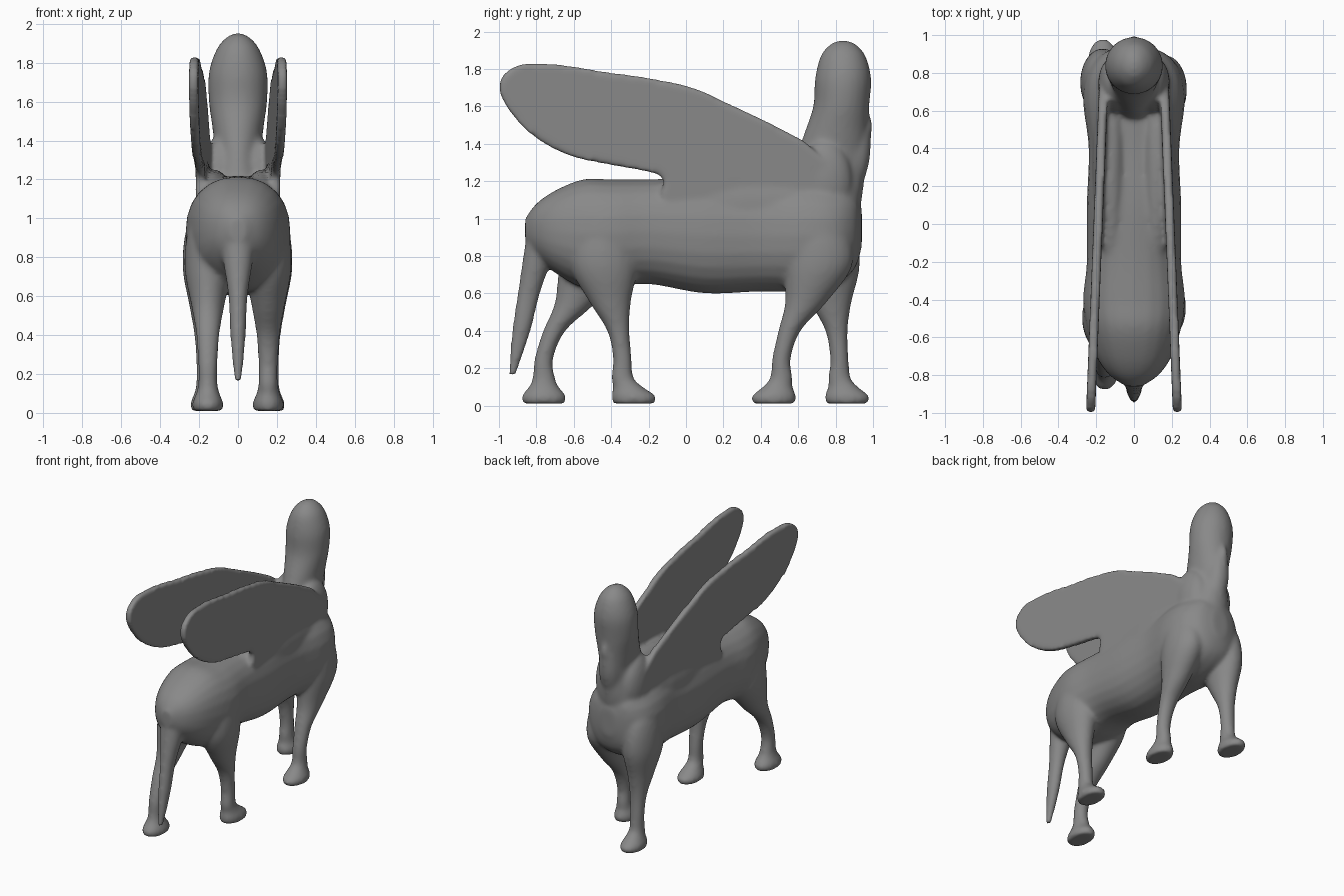
import bpy, bmesh, math
from mathutils import Matrix, Vector

cube = bpy.data.objects.get("Cube")
if cube:
    bpy.data.objects.remove(cube, do_unlink=True)

grey = (.25, .25, .25, 1)
stone = bpy.data.materials.new("grey stone")
stone.use_nodes = True
stone.diffuse_color = grey
stone.node_tree.nodes["Principled BSDF"].inputs["Base Color"].default_value = grey

SIDES = 24
STEPS = 5


def smooth_curve(points):
    """Pass a smooth curve through the key points."""
    points = [Vector(p) for p in points]
    padded = [points[0]] + points + [points[-1]]
    curve = []
    for before, start, end, after in zip(padded, padded[1:], padded[2:], padded[3:]):
        leave, arrive = (end - before) / 2, (after - start) / 2
        for step in range(STEPS):
            t = step / STEPS
            ease = t * t * (3 - 2 * t)
            curve.append(start.lerp(end, ease) + leave * t * (1 - t) ** 2
                         - arrive * t * t * (1 - t))
    return curve + [points[-1]]


def skin_rings(bm, rings):
    """Join a row of equal rings of points into a closed tube."""
    loops = [[bm.verts.new(point) for point in ring] for ring in rings]
    for lower, upper in zip(loops, loops[1:]):
        for k in range(len(lower)):
            bm.faces.new((lower[k - 1], lower[k], upper[k], upper[k - 1]))
    bm.faces.new(loops[0])
    bm.faces.new(loops[-1])


def oval(centre, across, along, power=1):
    """Ring of points spanned by two half axes; a power below one squares it."""
    ring = []
    for k in range(SIDES):
        c, s = math.cos(math.tau * k / SIDES), math.sin(math.tau * k / SIDES)
        ring.append(centre + across * math.copysign(abs(c) ** power, c)
                    + along * math.copysign(abs(s) ** power, s))
    return ring


def add_column(bm, x, rows):
    """Standing tube; each row holds y, z, half width and half depth."""
    rings = []
    for y, z, width, depth in smooth_curve(rows):
        rings.append(oval(Vector((x, y, z)), Vector((width, 0, 0)), Vector((0, depth, 0))))
    skin_rings(bm, rings)


def add_barrel(bm, rows):
    """Lying tube; each row holds y, z, half width and half height."""
    rings = []
    for y, z, width, height in smooth_curve(rows):
        rings.append(oval(Vector((0, y, z)), Vector((width, 0, 0)),
                          Vector((0, 0, height)), .87))
    skin_rings(bm, rings)


def add_leg(bm, x, hip, ankle, foot):
    """Leg sweeping from the hip to the ankle, then out to a broad foot."""
    rows = []
    for z, width, depth in leg_profile:
        swing = min(max((z - .25) / .5, 0), 1)
        swing = swing * swing * (3 - 2 * swing)
        toe = min(max((.15 - z) / .1, 0), 1)
        y = ankle + (hip - ankle) * swing + (foot - ankle) * toe
        rows.append((y, z, width, depth))
    add_column(bm, x, rows)


def add_wing(bm, side):
    """Flat wing leaning outward towards its tip."""
    rings = []
    for offset in (-.024, .024):
        rings.append([Vector((side * (.19 - .04 * y + offset), y, z))
                      for y, z in smooth_curve(wing_outline)])
    skin_rings(bm, rings)


def add_swelling(bm, place, size):
    """Rounded mass of muscle."""
    bmesh.ops.create_uvsphere(bm, u_segments=SIDES, v_segments=SIDES, radius=1,
                              matrix=Matrix.Translation(place) @ Matrix.Diagonal((*size, 1)))


# Height, half width and half depth, from inside the body to the sole
leg_profile = [(1.1, .03, .05), (.95, .1, .15), (.75, .12, .18), (.55, .085, .11),
               (.4, .06, .06), (.25, .05, .05), (.15, .05, .06), (.1, .06, .08),
               (.05, .08, .12), (.01, .075, .11)]
torso_profile = [(-.86, .94, .04, .06), (-.8, .94, .13, .14), (-.7, .93, .2, .22),
                 (-.55, .92, .25, .29), (-.4, .92, .27, .29), (-.2, .93, .25, .28),
                 (.1, .91, .25, .31), (.4, .91, .24, .3), (.65, .91, .27, .3),
                 (.8, .92, .25, .27), (.9, .94, .17, .21), (.94, .95, .06, .1)]
neck_and_head = [(.74, .9, .18, .15), (.74, 1.1, .18, .2), (.77, 1.3, .12, .19),
                 (.8, 1.45, .13, .17), (.83, 1.6, .15, .15), (.84, 1.75, .15, .15),
                 (.84, 1.87, .11, .12), (.84, 1.93, .06, .07), (.84, 1.95, .02, .03)]
beard_and_nose = [(.87, 1.1, .05, .05), (.9, 1.3, .08, .08), (.9, 1.45, .07, .09),
                  (.91, 1.5, .04, .09), (.9, 1.6, .03, .07)]
tail_profile = [(-.74, 1, .1, .1), (-.79, .8, .08, .08), (-.84, .6, .05, .06),
                (-.88, .4, .04, .05), (-.93, .16, .02, .02)]
wing_outline = [(.74, 1.3), (.62, 1.42), (.3, 1.58), (0, 1.71), (-.4, 1.78), (-.85, 1.83),
                (-1, 1.7), (-.85, 1.47), (-.6, 1.33), (-.2, 1.25), (-.12, 1.2), (-.1, 1.1),
                (.3, 1), (.7, 1.1)]

bm = bmesh.new()
add_barrel(bm, torso_profile)
add_column(bm, 0, neck_and_head)
add_column(bm, 0, beard_and_nose)
add_column(bm, 0, tail_profile)

# Striding legs: left hind, right hind, left fore, right fore
add_leg(bm, .155, -.44, -.34, -.28)
add_leg(bm, -.155, -.5, -.76, -.76)
add_leg(bm, .16, .71, .51, .47)
add_leg(bm, -.165, .75, .82, .86)

# Wings with the muscle along the back and beside the neck
for side in (1, -1):
    add_wing(bm, side)
    add_swelling(bm, (side * .12, .3, 1.05), (.1, .62, .2))
    add_swelling(bm, (side * .1, .74, 1.2), (.09, .15, .22))

bmesh.ops.recalc_face_normals(bm, faces=bm.faces)
mesh = bpy.data.meshes.new("winged_beast")
bm.to_mesh(mesh)
bm.free()
mesh.materials.append(stone)
beast = bpy.data.objects.new("winged_beast", mesh)
bpy.context.collection.objects.link(beast)

# Fuse the parts into one skin and soften the joins
fuse = beast.modifiers.new("fuse", 'REMESH')
fuse.mode = 'VOXEL'
fuse.voxel_size = .013
fuse.use_smooth_shade = True
soften = beast.modifiers.new("soften", 'SMOOTH')
soften.factor = .5
soften.iterations = 12
